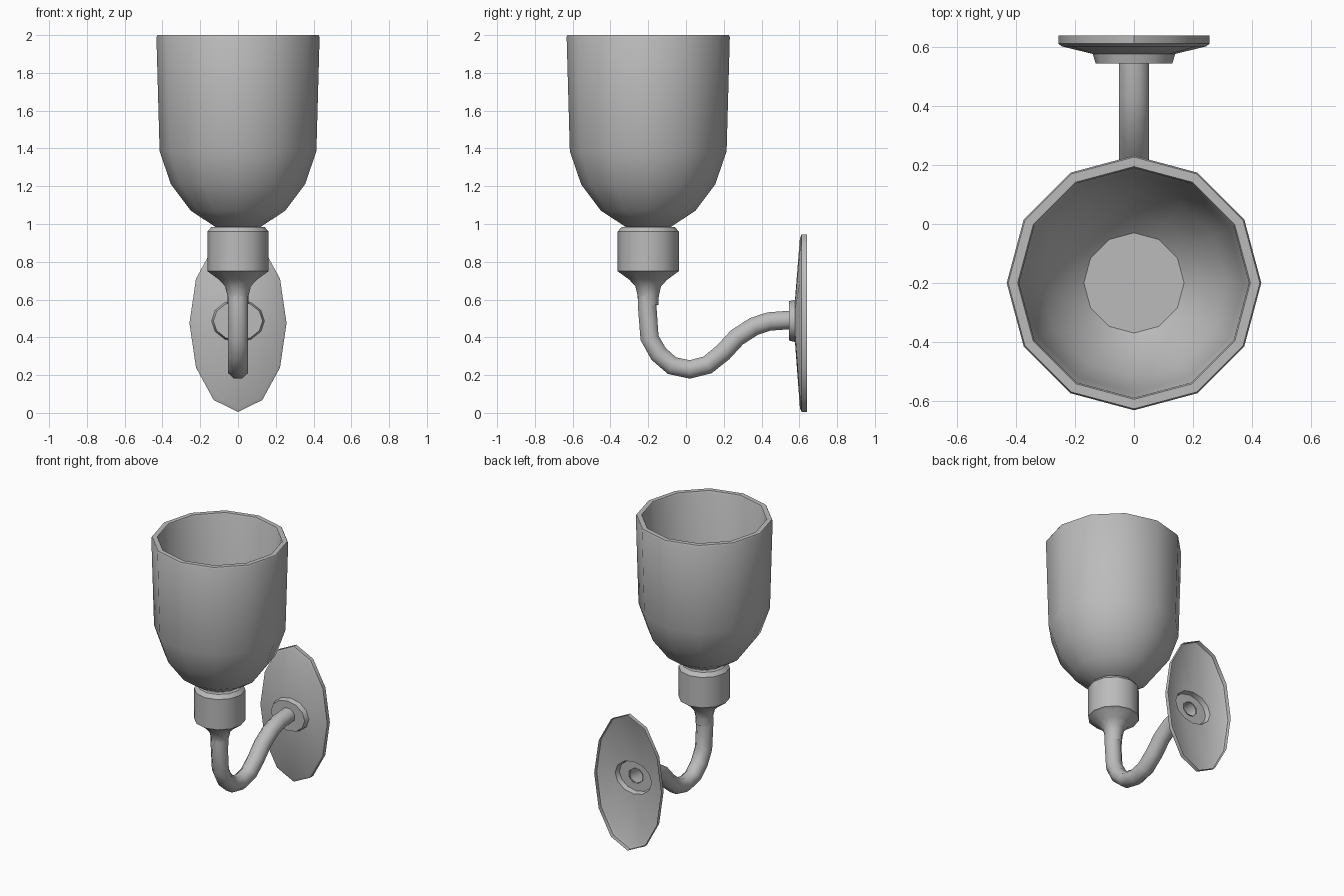
import bpy, bmesh
from math import sin, cos, pi, radians
from mathutils import Vector

old = bpy.data.objects.get("Cube")
if old:
    bpy.data.objects.remove(old, do_unlink=True)

grey = bpy.data.materials.new("plain_grey")
grey.use_nodes = True
colour = (0.5, 0.5, 0.5, 1)
grey.diffuse_color = colour
grey.node_tree.nodes["Principled BSDF"].inputs["Base Color"].default_value = colour


def loft(name, rings, cap_start=False, cap_end=False, angle=40):
    """Skin a list of vertex rings into one smooth shaded part."""
    bm = bmesh.new()
    loops = [[bm.verts.new(p) for p in ring] for ring in rings]
    n = len(loops[0])
    for a, b in zip(loops, loops[1:]):
        for i in range(n):
            j = (i + 1) % n
            bm.faces.new((a[i], a[j], b[j], b[i]))
    if cap_start:
        bm.faces.new(loops[0][::-1])
    if cap_end:
        bm.faces.new(loops[-1])
    mesh = bpy.data.meshes.new(name)
    bm.to_mesh(mesh)
    bm.free()
    mesh.materials.append(grey)
    obj = bpy.data.objects.new(name, mesh)
    bpy.context.collection.objects.link(obj)
    bpy.ops.object.select_all(action='DESELECT')
    obj.select_set(True)
    bpy.context.view_layer.objects.active = obj
    bpy.ops.object.shade_smooth_by_angle(angle=radians(angle))
    return obj


def circle(n, rx, ry, turn=0):
    return [(rx * cos(2 * pi * (i + turn) / n), ry * sin(2 * pi * (i + turn) / n)) for i in range(n)]


SIDES = 12
CUP_Y = -0.2


def upright(profile):
    return [[(x, y + CUP_Y, z) for x, y in circle(SIDES, r, r)] for r, z in profile]


# Glass shade: outer wall, rim, inner wall and floor
shade = [(0.12, 0.985), (0.25, 1.07), (0.355, 1.21), (0.415, 1.385), (0.432, 1.99),
         (0.427, 2.0), (0.395, 2.0), (0.39, 1.99), (0.372, 1.4), (0.315, 1.24),
         (0.225, 1.11), (0.17, 1.06)]
loft("shade", upright(shade), True, True)

# Socket holding the shade, with a chamfered top
socket = [(0.155, 0.745), (0.162, 0.75), (0.162, 0.96), (0.14, 0.985)]
loft("socket", upright(socket), True, True)

# Flare between the arm and the socket
flare = [(0.054, 0.57), (0.056, 0.62), (0.068, 0.67), (0.1, 0.705), (0.155, 0.745)]
loft("arm_flare", upright(flare))

# Curved arm swept along a path in the side plane
path = [(-0.205, 0.62), (-0.205, 0.556), (-0.193, 0.397), (-0.145, 0.312), (-0.074, 0.25),
        (0.02, 0.23), (0.114, 0.254), (0.196, 0.32), (0.27, 0.4), (0.36, 0.458),
        (0.44, 0.484), (0.55, 0.492)]
points = [Vector((0, y, z)) for y, z in path]
rings = []
for i, p in enumerate(points):
    along = (points[min(i + 1, len(points) - 1)] - points[max(i - 1, 0)]).normalized()
    side = Vector((1, 0, 0))
    up = side.cross(along)
    rings.append([p + side * a + up * b for a, b in circle(8, 0.056, 0.053, 0.5)])
loft("arm", rings, angle=50)

# Oval wall plate: open shell with a rim, and a raised collar around the arm
plate = [(0.257, 0.47, 0.64, 0.475), (0.257, 0.47, 0.612, 0.475), (0.245, 0.45, 0.603, 0.475),
         (0.14, 0.112, 0.577, 0.487)]
collar = [(0.14, 0.112, 0.577, 0.487), (0.13, 0.104, 0.545, 0.487), (0.05, 0.048, 0.545, 0.49)]
for name, part in (("wall_plate", plate), ("plate_collar", collar)):
    loft(name, [[(x, y, zc + z) for x, z in circle(SIDES, rx, rz)] for rx, rz, y, zc in part])
